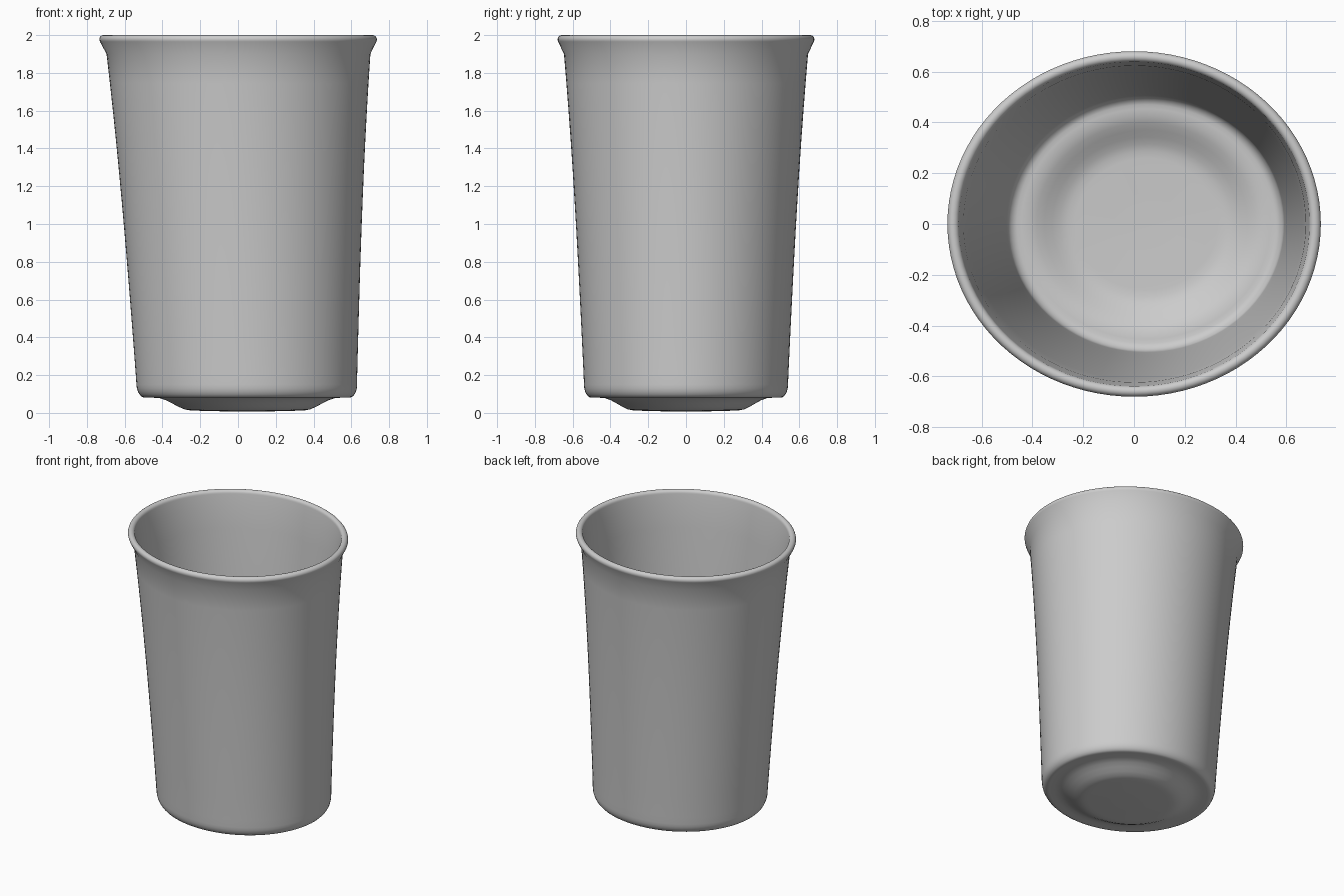
import bpy, bmesh, math

default_cube = bpy.data.objects.get("Cube")
if default_cube:
    bpy.data.objects.remove(default_cube, do_unlink=True)

SEGMENTS = 96
DEPTH_RATIO = 0.925   # the cup is slightly oval
LEAN = 0.025          # the base sits a little to the side of the rim


def spread(start, end, count):
    """Evenly spaced values from start to end, both included."""
    return [start + (end - start) * i / (count - 1) for i in range(count)]


def outer_wall(height):
    """Half width of the flaring outside wall."""
    return 0.576 + 0.05 * height + 0.004 * height ** 3


def inner_wall(height):
    """Half width inside; the wall thins towards the rim."""
    return outer_wall(height) - 0.04 + 0.008 * height


def underside(radius):
    """Height of the base, with a shallow boss stepping down in the middle."""
    step = min(max((radius - 0.3) / 0.18, 0), 1)
    smooth_step = step * step * (3 - 2 * step)
    return 0.005 + 0.025 * radius + 0.063 * smooth_step


def floor(radius):
    return underside(radius) + 0.045


def arc(centre, width, height, start, end, count):
    """Points on part of an ellipse, with angles in degrees."""
    angles = [math.radians(a) for a in spread(start, end, count)]
    return [(centre[0] + width * math.cos(a), centre[1] + height * math.sin(a))
            for a in angles]


def cup_profile():
    """Half width and height, from under the base, over the rim, to the floor."""
    base_radii = spread(0.1, 0.53, 14)
    floor_radii = spread(0.49, 0.1, 14)
    wall_heights = spread(0.2, 1.9, 12)
    profile = [(r, underside(r)) for r in base_radii]
    # rounded bottom corner
    profile += arc((0.54, 0.15), 0.044, 0.07, -80, 0, 6)
    profile += [(outer_wall(z), z) for z in wall_heights]
    # rolled lip
    profile += arc((0.712, 1.977), 0.023, 0.023, -30, 180, 12)
    profile += [(inner_wall(z), z) for z in reversed(wall_heights)]
    # rounded inside corner
    profile += arc((0.5, 0.17), 0.045, 0.045, 0, -80, 6)
    profile += [(r, floor(r)) for r in floor_radii]
    return profile


def add_ring(bm, radius, height):
    centre = LEAN * (2 - height)
    angles = [math.tau * i / SEGMENTS for i in range(SEGMENTS)]
    return [bm.verts.new((centre + radius * math.cos(a),
                          DEPTH_RATIO * radius * math.sin(a), height))
            for a in angles]


def bridge(bm, first, second):
    for i in range(SEGMENTS):
        j = (i + 1) % SEGMENTS
        bm.faces.new((first[i], first[j], second[j], second[i]))


# Cup body
bm = bmesh.new()
rings = [add_ring(bm, radius, height) for radius, height in cup_profile()]
for first, second in zip(rings, rings[1:]):
    bridge(bm, first, second)
# Centres of the underside and the floor
for ring in (rings[0], rings[-1]):
    bm.faces.new(ring)
bmesh.ops.recalc_face_normals(bm, faces=bm.faces)
mesh = bpy.data.meshes.new("cup")
bm.to_mesh(mesh)
bm.free()

# Plain grey material
grey = bpy.data.materials.new("plain grey")
grey.use_nodes = True
colour = (0.6, 0.6, 0.6, 1)
grey.diffuse_color = colour
grey.node_tree.nodes["Principled BSDF"].inputs["Base Color"].default_value = colour
mesh.materials.append(grey)

cup = bpy.data.objects.new("cup", mesh)
bpy.context.collection.objects.link(cup)
bpy.context.view_layer.objects.active = cup
cup.select_set(True)
bpy.ops.object.shade_smooth_by_angle(angle=math.radians(60))
